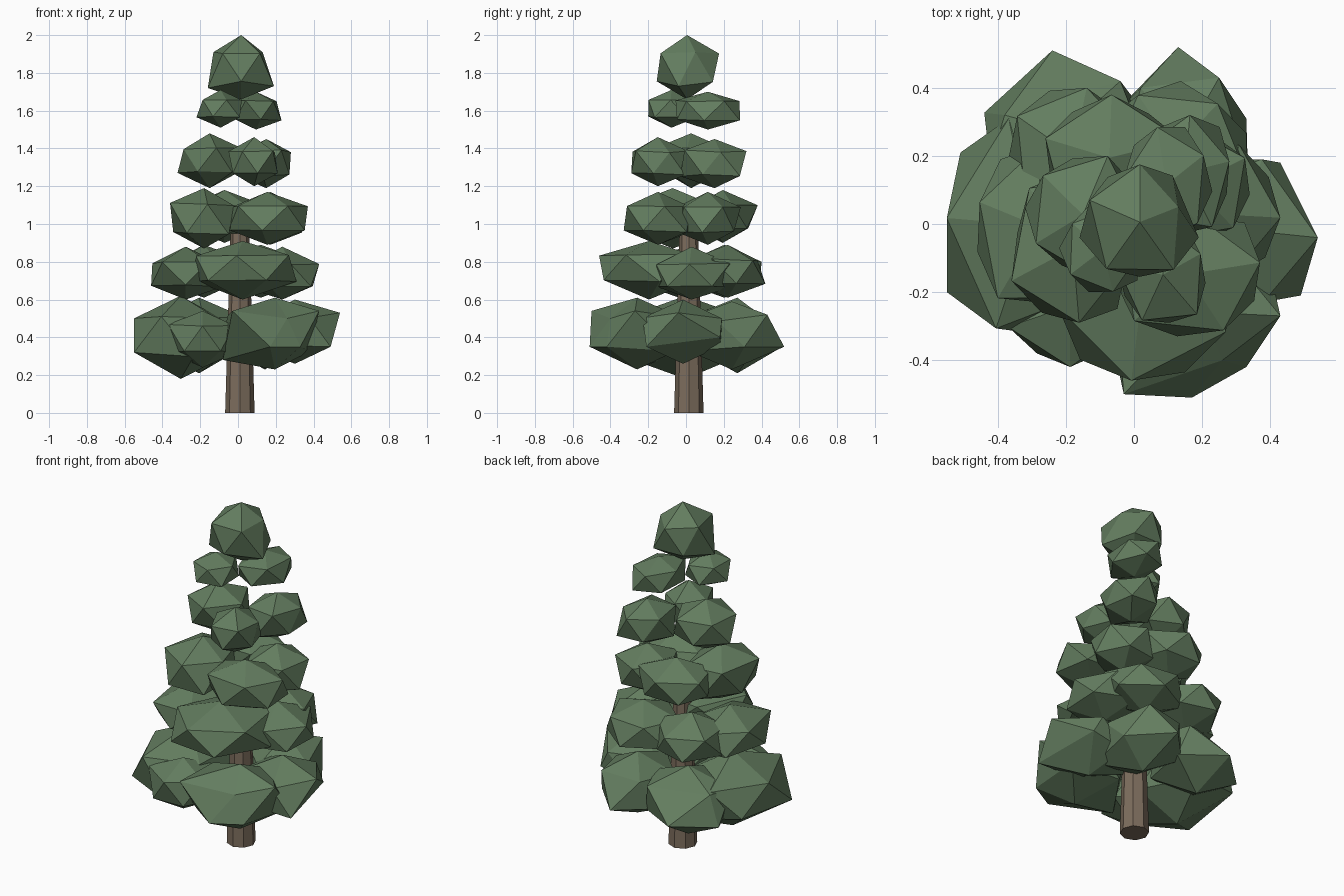
import bpy
import bmesh
import random
from math import radians
from mathutils import Matrix, Vector

cube = bpy.data.objects.get("Cube")
if cube:
    bpy.data.objects.remove(cube, do_unlink=True)

rng = random.Random(7)


def make_material(name, colour):
    material = bpy.data.materials.new(name)
    material.use_nodes = True
    rgba = (*colour, 1.0)
    material.diffuse_color = rgba
    material.node_tree.nodes["Principled BSDF"].inputs["Base Color"].default_value = rgba
    return material


def add_object(name, bm, material):
    mesh = bpy.data.meshes.new(name)
    bm.to_mesh(mesh)
    bm.free()
    mesh.materials.append(material)
    part = bpy.data.objects.new(name, mesh)
    bpy.context.collection.objects.link(part)
    return part


def add_clump(name, centre, half_size, facing=None, jitter=0.1):
    """Irregular faceted leaf clump, fitted to its half size on each axis.
    Facing is the direction, in degrees, of one of its upper corners."""
    if facing is None:
        facing = rng.uniform(0, 72)
    bm = bmesh.new()
    bmesh.ops.create_icosphere(bm, subdivisions=1, radius=1.0)
    bmesh.ops.rotate(bm, verts=bm.verts, matrix=Matrix.Rotation(radians(facing), 3, "Z"))
    for vert in bm.verts:
        vert.co *= rng.uniform(1 - jitter, 1 + jitter)
    for axis in range(3):
        values = [vert.co[axis] for vert in bm.verts]
        low, high = min(values), max(values)
        for vert in bm.verts:
            unit = (vert.co[axis] - low) / (high - low) * 2 - 1
            vert.co[axis] = centre[axis] + unit * half_size[axis]
    # Pull the nearest free corner out to each jutting point
    free = list(bm.verts)
    for point in map(Vector, jutting_corners.get(name, ())):
        nearest = min(free, key=lambda vert: (vert.co - point).length)
        nearest.co = point
        free.remove(nearest)
    return add_object(name, bm, leaf_green)


leaf_green = make_material("leaf green", (0.125, 0.205, 0.115))
bark_brown = make_material("bark brown", (0.2, 0.15, 0.107))

# Tapered eight-sided trunk
bm = bmesh.new()
bmesh.ops.create_cone(bm, cap_ends=True, segments=8, radius1=0.078, radius2=0.05,
                      depth=0.95, matrix=Matrix.Translation(Vector((0.01, 0.015, 0.475))))
add_object("trunk", bm, bark_brown)

# Corners that jut out of the most uneven clumps
jutting_corners = {
    "bottom_foliage_1": [(-.55, -.2, .32), (-.51, .21, .35)],
    "bottom_foliage_3": [(-.03, -.5, .54), (.17, -.51, .35), (.33, -.42, .35),
                         (.43, -.27, .54), (-.08, -.27, .28), (.26, -.4, .5)],
    "bottom_foliage_4": [(.54, -.04, .53), (.49, -.21, .35), (.43, .18, .4)],
    "bottom_foliage_5": [(.13, .52, .35), (.25, .43, .52), (.33, .31, .35), (.02, .4, .5)],
    "bottom_foliage_6": [(-.24, .51, .35), (-.04, .42, .5), (-.38, .32, .5)],
    "tip_foliage": [(-.16, -.04, 1.72), (.19, -.04, 1.73), (.13, .05, 1.91), (-.13, .07, 1.91)],
}

# Foliage tiers, one clump per row: centre x, y, z, half width, depth, height
# and, where it matters, the facing
tiers = {
    "bottom": [
        (-.3, -.01, .4, .25, .32, .22, 32),
        (-.19, -.23, .39, .18, .19, .15, 54),
        (.175, -.265, .42, .265, .25, .19, 12),
        (.3, -.02, .43, .24, .21, .17, 0),
        (.14, .25, .41, .2, .27, .18, 54),
        (-.2, .26, .41, .24, .25, .2, 59)],
    "lower": [
        (.04, -.2, .755, .27, .26, .155),
        (-.27, 0, .74, .19, .23, .14),
        (.23, .04, .74, .2, .2, .14),
        (.12, .22, .75, .21, .2, .14),
        (-.17, .2, .75, .2, .2, .14)],
    "middle": [
        (.16, -.15, 1.03, .21, .18, .14),
        (-.19, -.07, 1.03, .17, .22, .16),
        (.17, .12, 1.03, .17, .17, .14),
        (-.06, .21, 1.04, .2, .17, .14)],
    "upper": [
        (.08, -.14, 1.33, .13, .15, .13),
        (-.15, .02, 1.335, .17, .18, .145),
        (.14, .145, 1.32, .14, .175, .13)],
    "high": [
        (-.1, -.07, 1.61, .12, .13, .1),
        (.1, .115, 1.6, .13, .17, .1)],
}
for tier, clumps in tiers.items():
    for number, clump in enumerate(clumps, 1):
        add_clump(f"{tier}_foliage_{number}", clump[:3], clump[3:6], *clump[6:])

# Rounder clump at the tip
add_clump("tip_foliage", (0.015, 0.01, 1.83), (0.16, 0.165, 0.17), facing=18, jitter=0.05)
